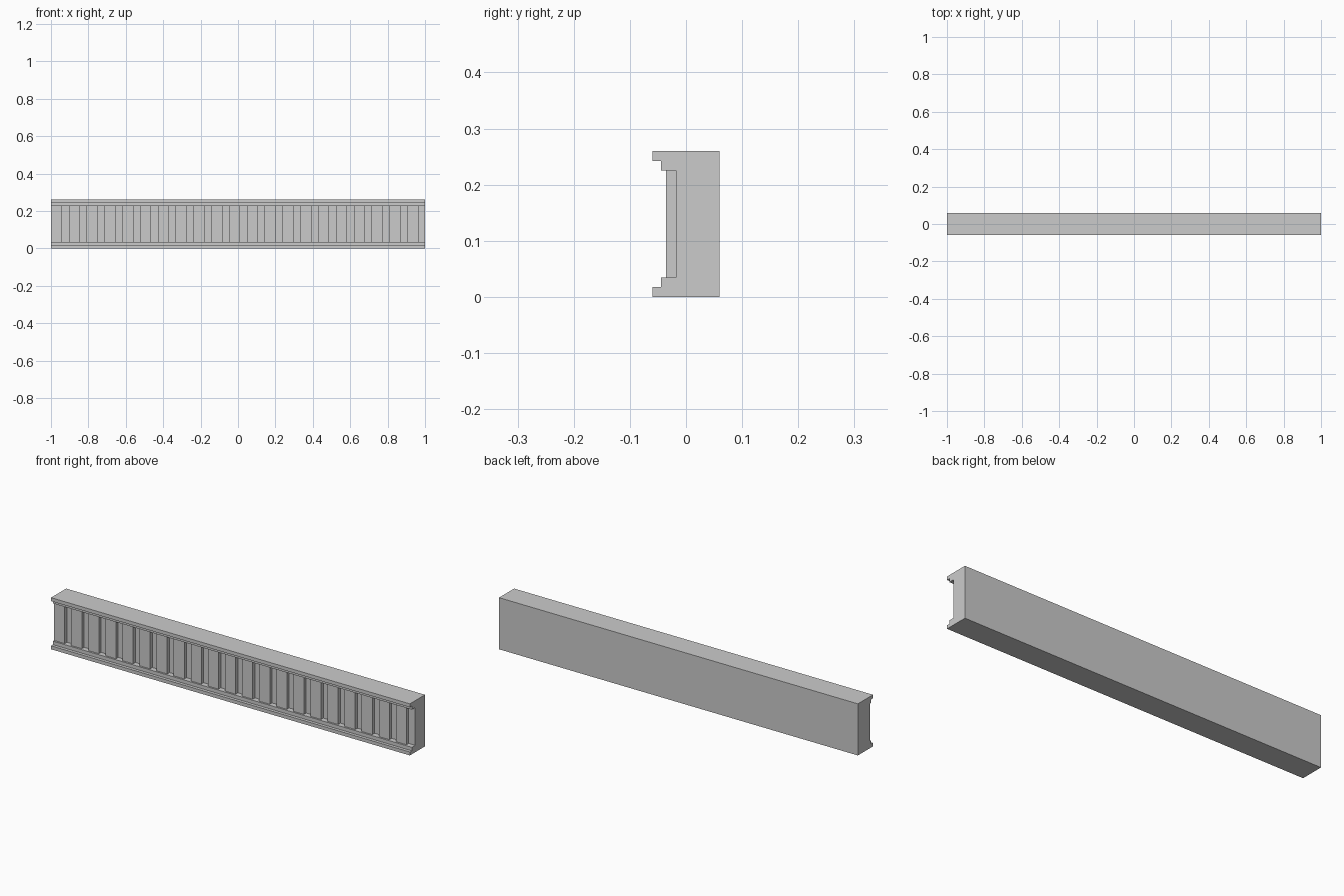
import bpy, bmesh

if "Cube" in bpy.data.objects:
    bpy.data.objects.remove(bpy.data.objects["Cube"])

LENGTH, HEIGHT, DEPTH = 2.0, 0.26, 0.12
COUNT = 21                       # blocks along the frieze
PITCH = LENGTH / COUNT
BLOCK_W = PITCH * 0.62
FLOOR_Y, BLOCK_Y = -0.0175, -0.0355
LOW, HIGH = 0.035, HEIGHT - 0.035


def extrude_profile(name, profile, x0, x1):
    """Extrude a (y, z) outline along x into a closed solid."""
    bm = bmesh.new()
    face = bm.faces.new([bm.verts.new((x0, y, z)) for y, z in profile])
    out = bmesh.ops.extrude_face_region(bm, geom=[face], use_keep_orig=True)
    moved = [v for v in out["geom"] if isinstance(v, bmesh.types.BMVert)]
    bmesh.ops.translate(bm, verts=moved, vec=(x1 - x0, 0, 0))
    bmesh.ops.recalc_face_normals(bm, faces=bm.faces[:])
    mesh = bpy.data.meshes.new(name)
    bm.to_mesh(mesh)
    bm.free()
    obj = bpy.data.objects.new(name, mesh)
    bpy.context.collection.objects.link(obj)
    return obj


# Beam with a stepped lip along the bottom, mirrored to the top
lower = [(DEPTH / 2, 0), (-DEPTH / 2, 0), (-DEPTH / 2, 0.0175),
         (-0.0445, 0.0175), (-0.0445, LOW), (FLOOR_Y, LOW)]
upper = [(y, HEIGHT - z) for y, z in reversed(lower)]
extrude_profile("stepped_beam", lower + upper, -LENGTH / 2, LENGTH / 2)

# Row of raised blocks in the recess, starting flush with the left end
block = [(FLOOR_Y, LOW), (BLOCK_Y, LOW), (BLOCK_Y, HIGH), (FLOOR_Y, HIGH)]
row = extrude_profile("frieze_blocks", block, -LENGTH / 2, -LENGTH / 2 + BLOCK_W)
array = row.modifiers.new("repeat", 'ARRAY')
array.count = COUNT
array.use_relative_offset = False
array.use_constant_offset = True
array.constant_offset_displace = (PITCH, 0, 0)
